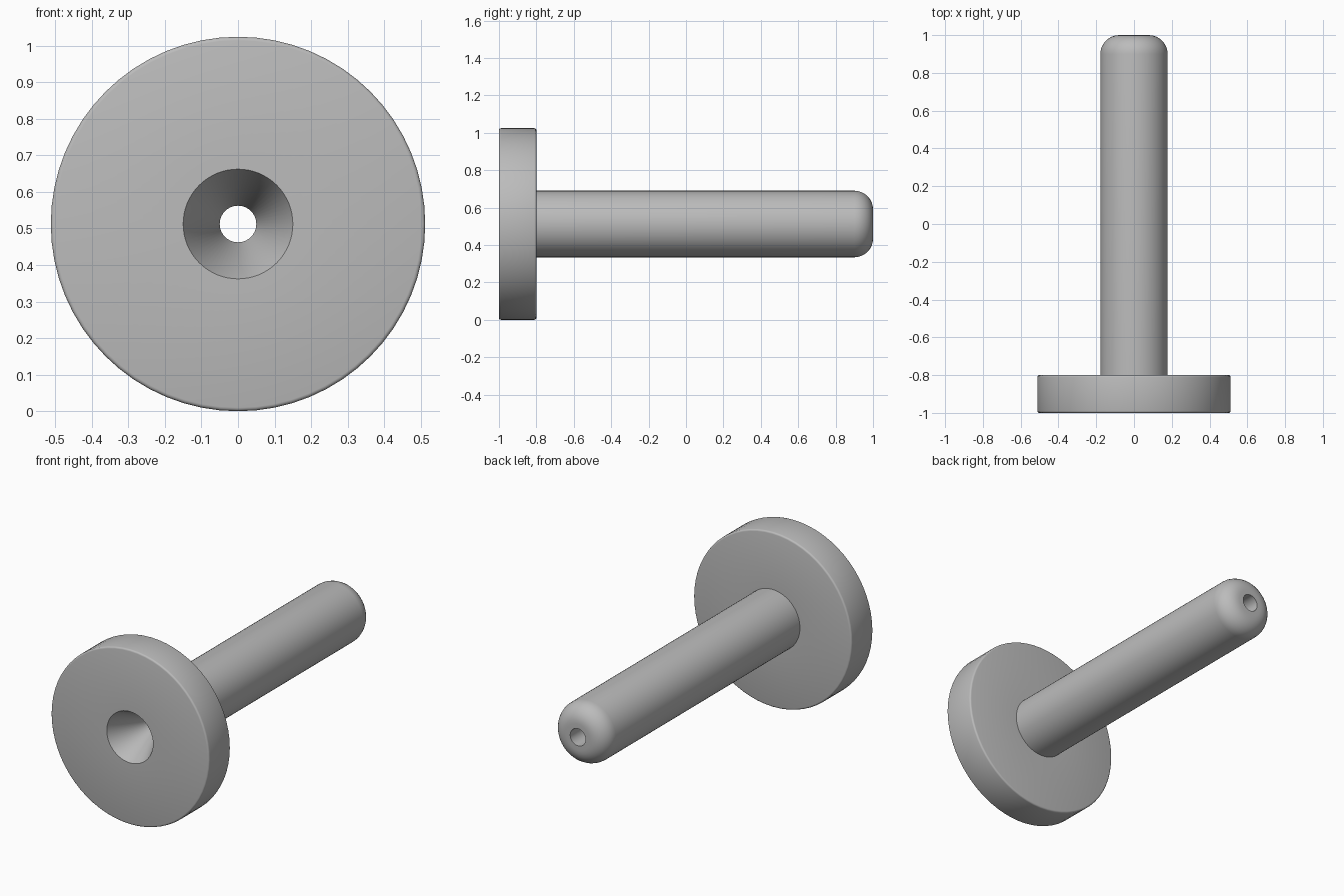
import bpy
import bmesh
import math
from mathutils import Matrix, Vector

cube = bpy.data.objects.get("Cube")
if cube:
    bpy.data.objects.remove(cube, do_unlink=True)

RADIUS = 0.512       # flange radius, also the height of the axis
SHAFT = 0.178
BORE = 0.05
FILLET = 0.1
BEVEL = 0.01
SEGMENTS = 64

# Material
metal = bpy.data.materials.new("plain grey")
metal.use_nodes = True
grey = (0.5, 0.5, 0.5, 1)
metal.diffuse_color = grey
metal.node_tree.nodes["Principled BSDF"].inputs["Base Color"].default_value = grey


def arc(r, y, size, start, end, steps):
    """Points of a rounded corner centred on (r, y)."""
    angles = [math.radians(start + (end - start) * i / steps) for i in range(steps + 1)]
    return [(r + size * math.cos(a), y + size * math.sin(a)) for a in angles]


# Closed profile as (radius, y): countersink, flange, shaft, rounded tip, bore
profile = [(BORE, -0.8), (0.15, -1)]
profile += arc(RADIUS - BEVEL, -1 + BEVEL, BEVEL, -90, 0, 3)
profile += arc(RADIUS - BEVEL, -0.8 - BEVEL, BEVEL, 0, 90, 3)
profile += [(SHAFT, -0.8)]
profile += arc(SHAFT - FILLET, 1 - FILLET, FILLET, 0, 90, 8)
profile += [(BORE, 1)]

# Revolve the profile about the y axis
bm = bmesh.new()
verts = [bm.verts.new((r, y, 0)) for r, y in profile]
edges = [bm.edges.new((v, verts[(i + 1) % len(verts)])) for i, v in enumerate(verts)]
bmesh.ops.spin(bm, geom=verts + edges, cent=Vector(), axis=(0, 1, 0),
               angle=math.tau, steps=SEGMENTS, use_merge=True)
bmesh.ops.remove_doubles(bm, verts=bm.verts, dist=0.0001)
bmesh.ops.recalc_face_normals(bm, faces=bm.faces)
bmesh.ops.transform(bm, matrix=Matrix.Translation((0, 0, RADIUS)), verts=bm.verts)

mesh = bpy.data.meshes.new("flanged_pin")
bm.to_mesh(mesh)
bm.free()
mesh.materials.append(metal)
pin = bpy.data.objects.new("flanged_pin", mesh)
bpy.context.collection.objects.link(pin)

# Smooth sides with crisp edges
bpy.ops.object.select_all(action="DESELECT")
pin.select_set(True)
bpy.context.view_layer.objects.active = pin
bpy.ops.object.shade_smooth_by_angle(angle=math.radians(35))
